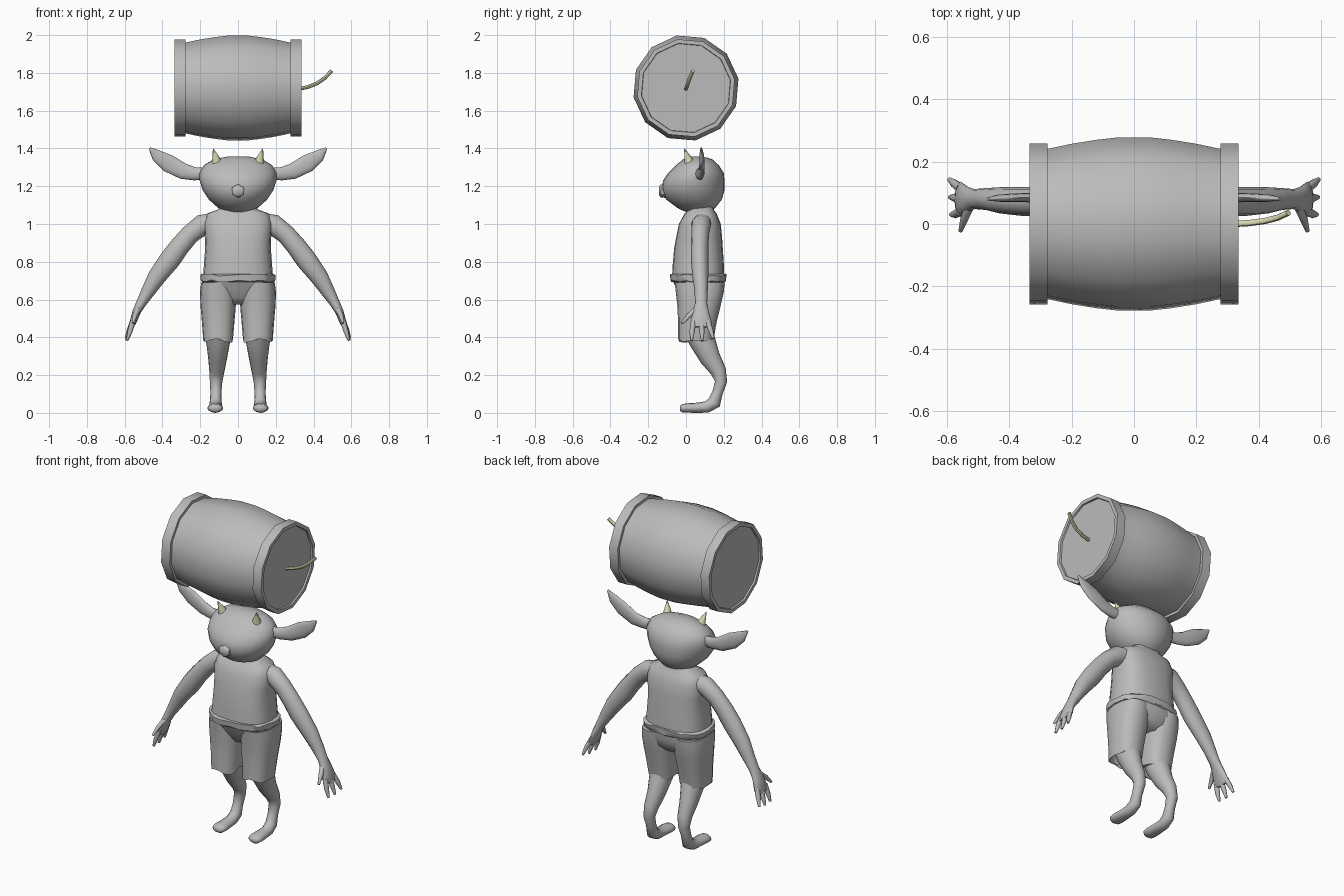
import bpy, bmesh, math, random
from mathutils import Vector

random.seed(4)


def material(name, rgb):
    m = bpy.data.materials.new(name)
    m.diffuse_color = (*rgb, 1)
    return m


GREY = material("plain grey", (0.5, 0.5, 0.5))
CREAM = material("pale cream", (0.7, 0.7, 0.45))


def loft(name, chains, ref=(0, 1, 0), n=12, fixed=None, phase=0, power=1.0,
         mat=GREY, mirror=False, ragged=None, angle=45):
    """Skin chains of elliptical rings (x, y, z, ru, rv); rv lies along ref."""
    bm = bmesh.new()
    for rings in chains:
        loops = []
        for i, (x, y, z, ru, rv) in enumerate(rings):
            a, b = rings[max(i - 1, 0)], rings[min(i + 1, len(rings) - 1)]
            t = Vector(fixed) if fixed else (Vector(b[:3]) - Vector(a[:3])).normalized()
            v = Vector(ref)
            v = (v - t * v.dot(t)).normalized()
            u = v.cross(t)
            loop = []
            for k in range(n):
                ang = math.tau * k / n + math.radians(phase)
                c, s = math.cos(ang), math.sin(ang)
                c = math.copysign(abs(c) ** power, c)
                s = math.copysign(abs(s) ** power, s)
                p = Vector((x, y, z)) + u * (ru * c) + v * (rv * s)
                if ragged and i in ragged:
                    p.z += ragged[i] * random.uniform(-1, 1)
                loop.append(bm.verts.new(p))
            loops.append(loop)
        for a, b in zip(loops, loops[1:]):
            for k in range(n):
                j = (k + 1) % n
                bm.faces.new((a[k], a[j], b[j], b[k]))
        bm.faces.new(loops[0][::-1])
        bm.faces.new(loops[-1])
    bmesh.ops.recalc_face_normals(bm, faces=bm.faces)
    me = bpy.data.meshes.new(name)
    bm.to_mesh(me)
    bm.free()
    me.materials.append(mat)
    ob = bpy.data.objects.new(name, me)
    bpy.context.collection.objects.link(ob)
    bpy.ops.object.select_all(action='DESELECT')
    ob.select_set(True)
    bpy.context.view_layer.objects.active = ob
    bpy.ops.object.shade_smooth_by_angle(angle=math.radians(angle))
    if mirror:
        ob.modifiers.new("mirror", 'MIRROR').use_mirror_merge = False
    return ob


def stack(name, levels, x=0, **kw):
    """Loft of level rings (z, half width, y front, y back)."""
    rings = [(x, (f + b) / 2, z, w, (b - f) / 2) for z, w, f, b in levels]
    return loft(name, [rings], fixed=(0, 0, 1), **kw)


# Barrel: bulging twelve-sided body, end hoops with recessed lids, fuse
AXIS = (1, 0, 0)
body = [(-.3, .243), (-.27, .246), (-.2, .261), (-.12, .274), (-.05, .282),
        (.05, .282), (.12, .274), (.2, .261), (.27, .246), (.3, .243)]
loft("barrel_body", [[(x, 0, 1.72, r, r) for x, r in body]], fixed=AXIS, phase=10)
hoop = [(.278, .262), (.335, .262), (.335, .24), (.325, .238)]
loft("barrel_hoops", [[(x, 0, 1.72, r, r) for x, r in hoop]], fixed=AXIS, phase=10,
     mirror=True)
fuse = [(.32, 0, 1.715), (.37, .003, 1.725), (.42, .01, 1.745), (.46, .02, 1.773),
        (.495, .036, 1.81)]
loft("fuse", [[(*p, .01, .01) for p in fuse]], n=8, mat=CREAM)

# Head, nose, horns and ears
stack("head", [(1.063, .05, .0, .12), (1.085, .105, -.045, .155), (1.13, .155, -.105, .19),
               (1.18, .188, -.127, .204), (1.23, .203, -.122, .204), (1.27, .203, -.095, .2),
               (1.31, .183, -.055, .175), (1.342, .13, -.015, .14), (1.358, .05, .03, .09)],
      n=24, angle=60)
loft("nose", [[(0, -.1, 1.175, .037, .037), (0, -.133, 1.175, .038, .035),
               (0, -.143, 1.175, .025, .023)]], ref=(0, 0, 1), n=6, phase=30)
loft("horns", [[(.113, .018, 1.315, .028, .028), (.116, .012, 1.345, .021, .021),
                (.131, -.008, 1.398, .002, .002)]], n=8, mat=CREAM, mirror=True)
loft("ears", [[(.16, .07, 1.265, .03, .025), (.23, .075, 1.266, .035, .02),
               (.29, .083, 1.279, .042, .016), (.37, .085, 1.322, .047, .014),
               (.43, .083, 1.362, .032, .012), (.468, .08, 1.402, .006, .005)]],
     n=12, mirror=True, angle=60)

# Torso and neck
stack("torso", [(.7, .187, -.075, .203), (.79, .18, -.07, .2), (.87, .174, -.063, .195),
                (.93, .176, -.052, .191), (1.0, .182, -.038, .184), (1.055, .165, -.008, .162),
                (1.075, .11, .015, .148), (1.1, .085, .01, .145)],
      n=20, power=.75, angle=60)

# Arms with three-fingered hands and a thumb
arm = [(.12, .085, 1.01, .05, .05), (.19, .08, .995, .056, .052), (.254, .075, .945, .051, .047),
       (.31, .072, .88, .053, .046), (.36, .072, .812, .056, .046), (.43, .076, .72, .048, .042),
       (.475, .08, .645, .037, .035), (.512, .08, .582, .027, .032),
       (.537, .078, .535, .022, .043), (.556, .08, .48, .018, .056), (.564, .08, .455, .012, .048)]
loft("arms", [arm], mirror=True, angle=60)


def finger(a, m, b):
    return [(*a, .015, .015), (*m, .013, .014), (*b, .007, .007)]


loft("fingers", [finger((.556, .04, .485), (.572, .032, .43), (.586, .03, .385)),
                 finger((.556, .08, .485), (.574, .084, .43), (.59, .086, .383)),
                 finger((.556, .115, .485), (.576, .13, .44), (.592, .143, .395)),
                 finger((.528, .055, .55), (.545, .015, .515), (.556, -.022, .475))],
     n=8, mirror=True, angle=60)

# Shorts: rolled waist, seat and two ragged trouser legs
stack("shorts_waist", [(.735, .186, -.072, .2), (.73, .199, -.085, .214),
                       (.7, .197, -.082, .212), (.692, .186, -.072, .2)],
      n=28, power=.75, ragged={1: .008, 2: .008})
stack("shorts_seat", [(.71, .19, -.076, .205), (.66, .192, -.052, .202),
                      (.61, .16, -.025, .185), (.575, .09, .0, .15)],
      n=20, power=.75, angle=60)
stack("shorts_legs", [(.69, .09, -.06, .205), (.64, .096, -.054, .2), (.57, .094, -.046, .184),
                      (.48, .086, -.042, .162), (.385, .079, -.042, .145),
                      (.39, .068, -.03, .133), (.46, .06, -.02, .125)],
      x=.105, n=16, power=.8, ragged={4: .014}, mirror=True, angle=60)

# Bent legs running down into long feet
loft("legs", [[(.105, .045, .48, .075, .066), (.105, .085, .385, .07, .065),
               (.108, .128, .29, .055, .05), (.112, .172, .22, .042, .04),
               (.116, .186, .165, .032, .033), (.117, .166, .105, .028, .029),
               (.118, .15, .055, .036, .032), (.12, .11, .031, .031, .034),
               (.12, .06, .027, .027, .037), (.12, .01, .026, .025, .042),
               (.12, -.018, .024, .023, .038), (.12, -.032, .024, .013, .022)]],
     ref=(1, 0, 0), mirror=True, angle=60)
